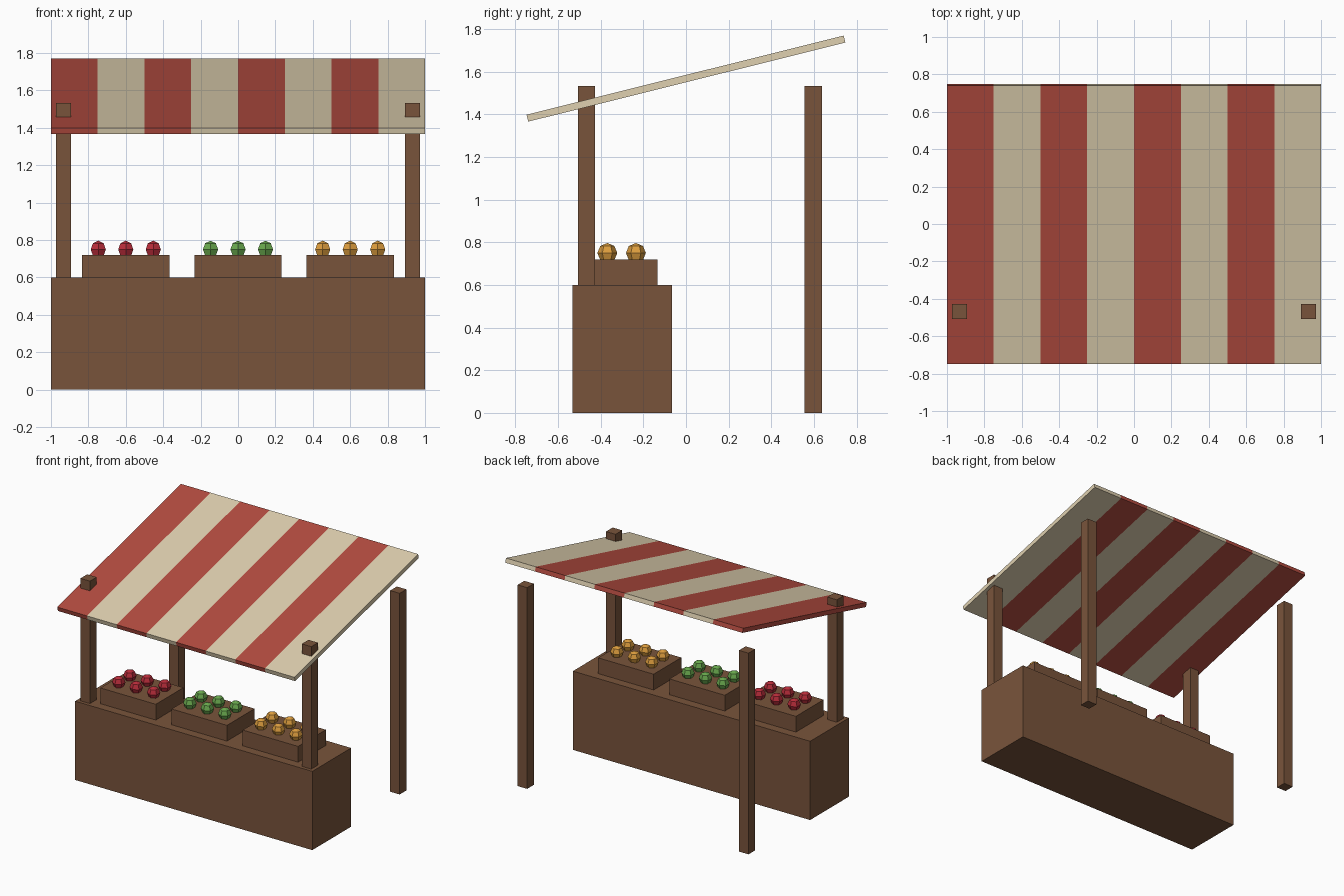
import bpy, bmesh, math
from mathutils import Matrix, Vector

if "Cube" in bpy.data.objects:
    bpy.data.objects.remove(bpy.data.objects["Cube"])


def material(name, rgb):
    """Flat material from an sRGB 0-255 colour, stored as linear."""
    lin = [((c / 255 + 0.055) / 1.055) ** 2.4 for c in rgb]
    m = bpy.data.materials.new(name)
    m.diffuse_color = (*lin, 1.0)
    m.use_nodes = True
    m.node_tree.nodes["Principled BSDF"].inputs["Base Color"].default_value = m.diffuse_color
    return m


WOOD = material("brown wood", (121, 84, 59))
RED = material("awning red", (180, 76, 64))
CREAM = material("awning cream", (223, 208, 176))
APPLE = material("fruit red", (184, 44, 58))
LIME = material("fruit green", (104, 167, 77))
ORANGE = material("fruit orange", (220, 157, 62))


def add_object(name, bm, mats):
    mesh = bpy.data.meshes.new(name)
    bm.to_mesh(mesh)
    bm.free()
    for m in mats:
        mesh.materials.append(m)
    ob = bpy.data.objects.new(name, mesh)
    bpy.context.collection.objects.link(ob)
    return ob


def box_mesh(size):
    bm = bmesh.new()
    bmesh.ops.create_cube(bm, size=1.0, matrix=Matrix.Diagonal((*size, 1.0)))
    return bm


def box(name, size, centre):
    ob = add_object(name, box_mesh(size), [WOOD])
    ob.location = centre
    return ob


# Counter
box("counter", (2.0, 0.467, 0.6), (0, -0.3, 0.3))

# Four posts, the front pair poking through the awning
for side, x in (("left", -0.933), ("right", 0.933)):
    for end, y in (("front", -0.467), ("back", 0.597)):
        box(f"{end}_{side}_post", (0.08, 0.08, 1.533), (x, y, 0.7665))

# Crates, each with two rows of three low-poly fruits
for x, kind, mat in ((-0.6, "red", APPLE), (0, "green", LIME), (0.6, "orange", ORANGE)):
    box(f"{kind}_fruit_crate", (0.467, 0.333, 0.12), (x, -0.3, 0.66))
    bm = bmesh.new()
    for col in (-1, 0, 1):
        for row in (-1, 1):
            spot = (x + col * 0.147, -0.302 + row * 0.067, 0.75)
            bmesh.ops.create_uvsphere(bm, u_segments=6, v_segments=4, radius=0.0467,
                                      matrix=Matrix.Translation(spot))
    add_object(f"{kind}_fruits", bm, [mat])

# Sloping awning, cut into eight stripes of alternating colour
bm = box_mesh((2.0, 1.533, 0.0335))
for i in range(1, 8):
    bmesh.ops.bisect_plane(bm, geom=bm.verts[:] + bm.edges[:] + bm.faces[:],
                           plane_co=Vector((-1 + i * 0.25, 0, 0)), plane_no=Vector((1, 0, 0)))
for f in bm.faces:
    stripe = min(7, int((f.calc_center_median().x + 1) / 0.25))
    f.material_index = stripe % 2
awning = add_object("awning", bm, [RED, CREAM])
awning.location = (0, 0, 1.568)
awning.rotation_euler.x = math.radians(14)
